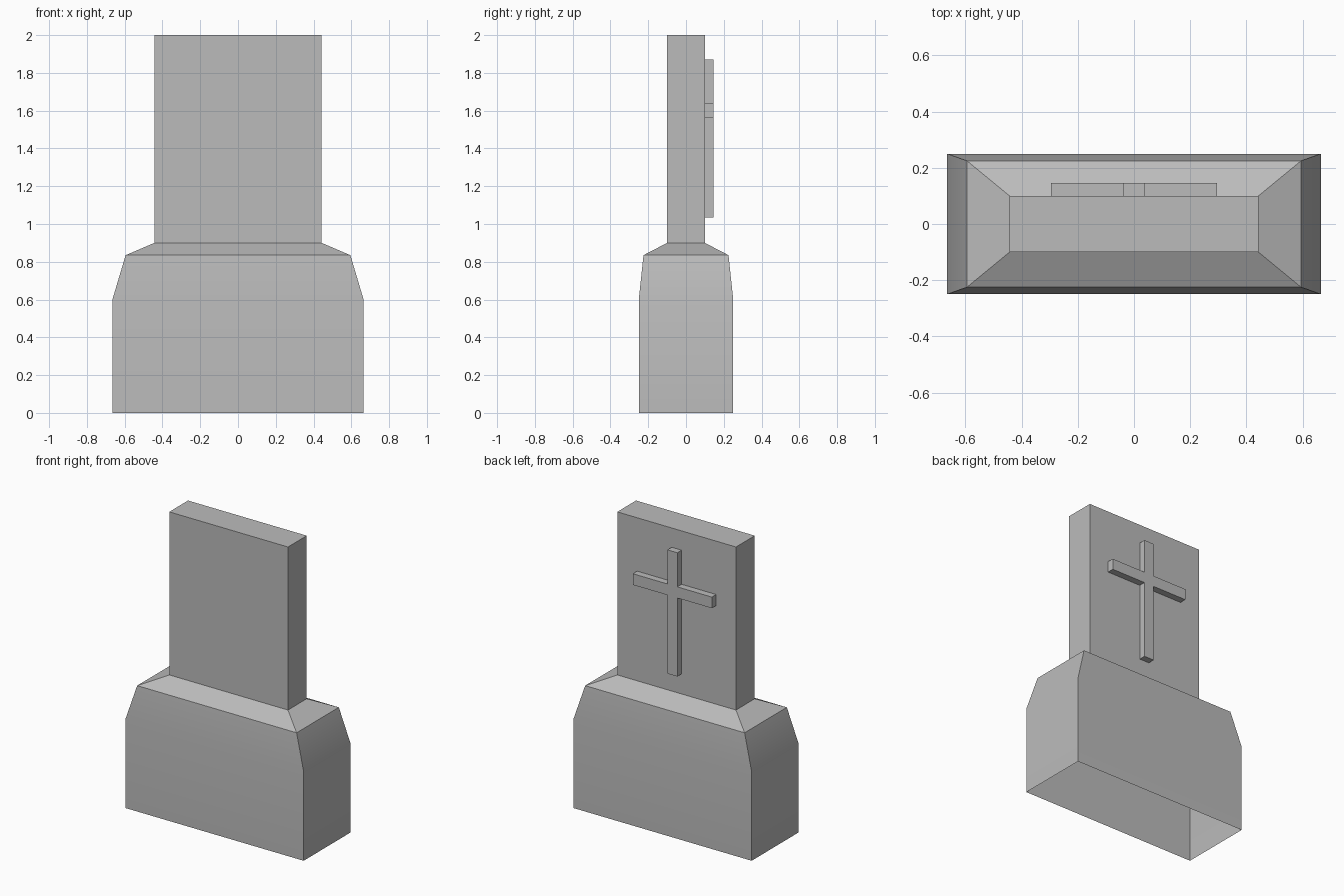
import bpy, bmesh, math

cube = bpy.data.objects.get("Cube")
if cube:
    bpy.data.objects.remove(cube, do_unlink=True)

# Single stone colour
stone = bpy.data.materials.new("grey stone")
stone.use_nodes = True
colour = (0.5, 0.5, 0.5, 1)
stone.diffuse_color = colour
stone.node_tree.nodes["Principled BSDF"].inputs["Base Color"].default_value = colour


def finish(name, bm):
    bmesh.ops.recalc_face_normals(bm, faces=bm.faces)
    mesh = bpy.data.meshes.new(name)
    bm.to_mesh(mesh)
    bm.free()
    mesh.materials.append(stone)
    obj = bpy.data.objects.new(name, mesh)
    bpy.context.collection.objects.link(obj)
    bpy.ops.object.select_all(action='DESELECT')
    obj.select_set(True)
    bpy.context.view_layer.objects.active = obj
    bpy.ops.object.shade_smooth_by_angle(angle=math.radians(30))
    return obj


# Base, shoulder and slab: stacked rectangular sections, open underneath
sections = [  # half width, half depth, height
    (0.665, 0.25, 0),
    (0.665, 0.25, 0.6),
    (0.595, 0.225, 0.835),
    (0.443, 0.1, 0.9),
    (0.443, 0.1, 2),
]
bm = bmesh.new()
rings = [[bm.verts.new((sx * w, sy * d, z))
          for sx, sy in ((-1, -1), (1, -1), (1, 1), (-1, 1))]
         for w, d, z in sections]
for low, high in zip(rings, rings[1:]):
    for i in range(4):
        j = (i + 1) % 4
        bm.faces.new((low[i], low[j], high[j], high[i]))
bm.faces.new(rings[-1])
finish("headstone", bm)

# Raised cross on the back of the slab: half outline mirrored, then extruded
half = [(0.037, 1.035), (0.037, 1.565), (0.295, 1.565),
        (0.295, 1.64), (0.037, 1.64), (0.037, 1.87)]
outline = half + [(-x, z) for x, z in reversed(half)]
bm = bmesh.new()
face = bm.faces.new([bm.verts.new((x, 0.1, z)) for x, z in outline])
extruded = bmesh.ops.extrude_face_region(bm, geom=[face], use_keep_orig=True)
bmesh.ops.translate(bm, vec=(0, 0.046, 0),
                    verts=[g for g in extruded["geom"] if isinstance(g, bmesh.types.BMVert)])
finish("raised_cross", bm)
